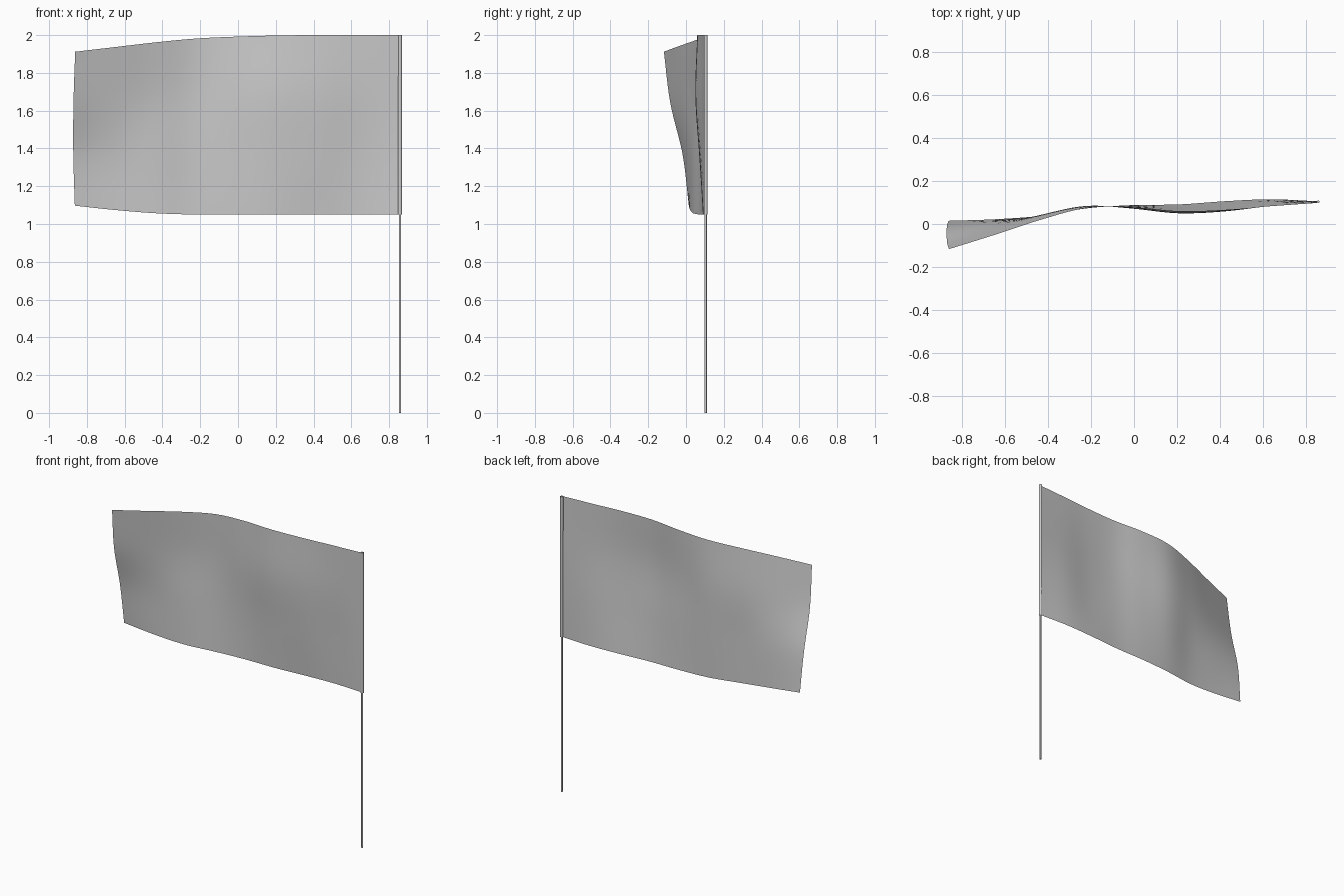
import bpy, bmesh, math

if "Cube" in bpy.data.objects:
    bpy.data.objects.remove(bpy.data.objects["Cube"])

POLE_X, POLE_Y = 0.858, 0.104
FLAG_BOTTOM, FLAG_TOP = 1.05, 2.0


def spline(points, t):
    """Catmull-Rom through evenly spaced values, t in 0..1."""
    n = len(points) - 1
    s = min(max(t, 0), 1) * n
    i = min(int(s), n - 1)
    f = s - i
    b, c = points[i], points[i + 1]
    a = points[i - 1] if i > 0 else 2 * b - c
    d = points[i + 2] if i + 2 <= n else 2 * c - b
    return 0.5 * (2 * b + (c - a) * f + (2 * a - 5 * b + 4 * c - d) * f ** 2
                  + (3 * b - a - 3 * c + d) * f ** 3)


def finish(name, bm, angle=40):
    mesh = bpy.data.meshes.new(name)
    bm.to_mesh(mesh)
    bm.free()
    obj = bpy.data.objects.new(name, mesh)
    bpy.context.collection.objects.link(obj)
    bpy.context.view_layer.objects.active = obj
    obj.select_set(True)
    bpy.ops.object.shade_smooth_by_angle(angle=math.radians(angle))
    obj.select_set(False)
    return obj


def tube(name, radius, z0, z1, sides, caps):
    bm = bmesh.new()
    bmesh.ops.create_cone(bm, cap_ends=caps, segments=sides, radius1=radius,
                          radius2=radius, depth=z1 - z0)
    bmesh.ops.translate(bm, verts=bm.verts, vec=(POLE_X, POLE_Y, (z0 + z1) / 2))
    return finish(name, bm)


# Waving cloth: depth along its length (free end to pole) at four heights
waves = [
    [0.015, 0.022, 0.038, 0.073, 0.088, 0.091, 0.106, 0.115, 0.106],
    [-0.018, 0.010, 0.038, 0.080, 0.082, 0.070, 0.078, 0.102, 0.106],
    [-0.083, -0.020, 0.040, 0.084, 0.072, 0.050, 0.059, 0.086, 0.104],
    [-0.117, -0.050, 0.020, 0.075, 0.078, 0.060, 0.066, 0.083, 0.098],
]
top_edge = [1.912, 1.937, 1.962, 1.982, 1.992, 1.998, 2.0, 2.0, 2.0]
bottom_edge = [1.097, 1.074, 1.057, 1.05, 1.05, 1.05, 1.05, 1.05, 1.05]
free_end = [-0.864, -0.872, -0.871, -0.862]

COLS, ROWS = 40, 18
bm = bmesh.new()
grid = []
for r in range(ROWS + 1):
    v = r / ROWS
    x0 = spline(free_end, v)
    row = []
    for c in range(COLS + 1):
        u = c / COLS
        y = spline([spline(w, u) for w in waves], v)
        z0, z1 = spline(bottom_edge, u), spline(top_edge, u)
        row.append(bm.verts.new((x0 + (0.852 - x0) * u, y, z0 + (z1 - z0) * v)))
    grid.append(row)
for r in range(ROWS):
    for c in range(COLS):
        bm.faces.new((grid[r][c], grid[r][c + 1], grid[r + 1][c + 1], grid[r + 1][c]))
finish("flag_cloth", bm)

# Hem sleeve wrapped around the pole
tube("pole_sleeve", 0.010, FLAG_BOTTOM, FLAG_TOP, 16, False)

# Pole
tube("pole", 0.006, 0.0, FLAG_TOP, 16, True)
